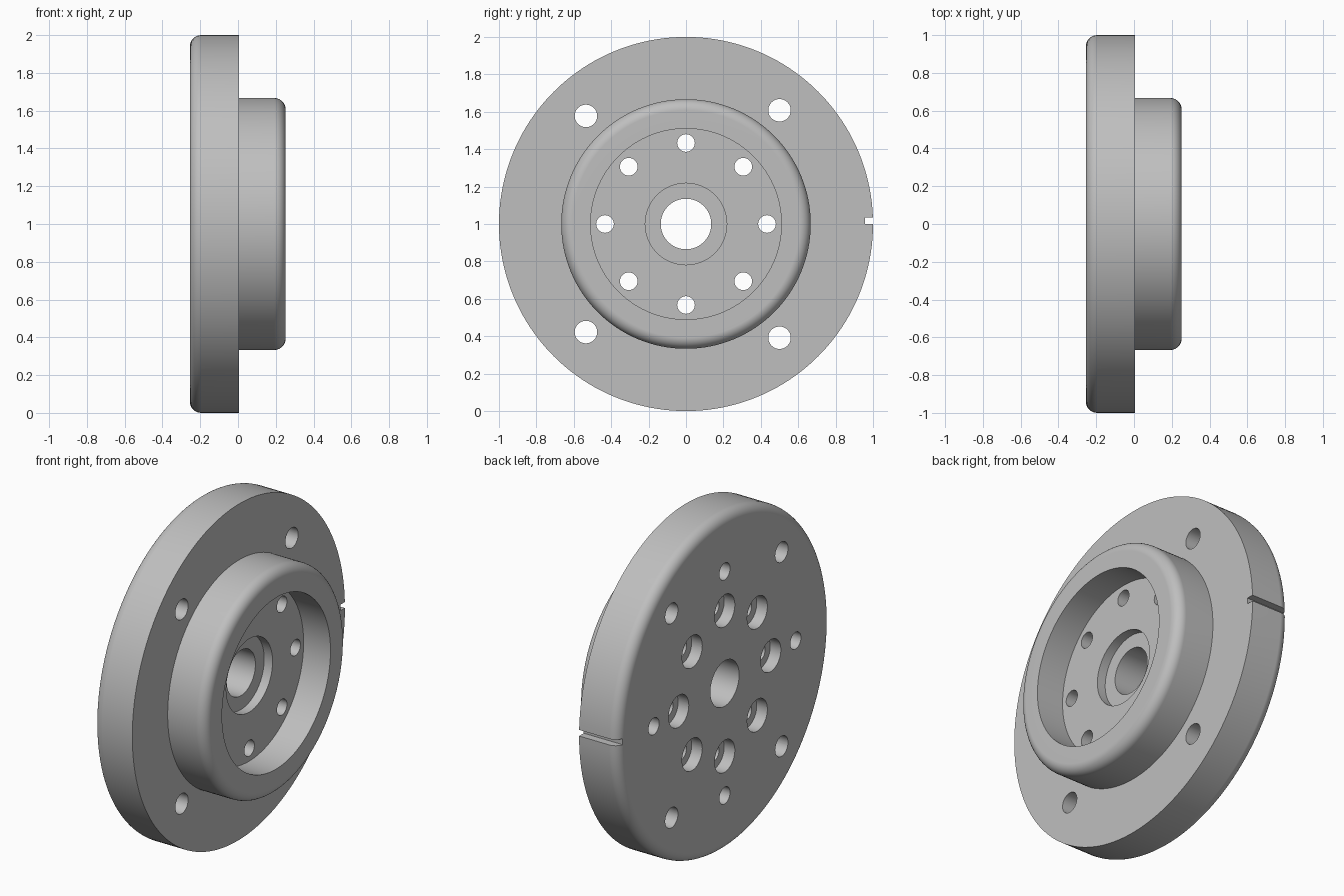
import bpy, bmesh, math
from mathutils import Vector

cube = bpy.data.objects.get("Cube")
if cube:
    bpy.data.objects.remove(cube, do_unlink=True)

CENTRE_Z = 1.0
BACK, FACE, FRONT = -0.255, 0.004, 0.252   # flange back, flange face, hub rim
FLOOR, SEAT = 0.075, 0.02                  # pocket floor, bore recess floor

steel = bpy.data.materials.new("grey_steel")
steel.use_nodes = True
grey = (0.52, 0.52, 0.52, 1)
steel.diffuse_color = grey
steel.node_tree.nodes["Principled BSDF"].inputs["Base Color"].default_value = grey


def lathe(bm, profile, y=0.0, z=0.0, steps=48, closed=False):
    """Revolve (x, radius) points about an axis parallel to x."""
    part = bmesh.new()
    verts = [part.verts.new((x, 0, r)) for x, r in profile]
    edges = [part.edges.new(p) for p in zip(verts, verts[1:])]
    if closed:
        edges.append(part.edges.new((verts[-1], verts[0])))
    bmesh.ops.spin(part, geom=verts + edges, cent=(0, 0, 0), axis=(1, 0, 0),
                   angle=math.tau, steps=steps, use_duplicate=False)
    bmesh.ops.remove_doubles(part, verts=part.verts, dist=1e-5)
    bmesh.ops.recalc_face_normals(part, faces=part.faces)
    bmesh.ops.translate(part, verts=part.verts, vec=(0, y, CENTRE_Z + z))
    mesh = bpy.data.meshes.new("part")
    part.to_mesh(mesh)
    part.free()
    bm.from_mesh(mesh)
    bpy.data.meshes.remove(mesh)


def make_object(bm, name):
    mesh = bpy.data.meshes.new(name)
    bm.to_mesh(mesh)
    bm.free()
    mesh.materials.append(steel)
    ob = bpy.data.objects.new(name, mesh)
    bpy.context.collection.objects.link(ob)
    return ob


def fillet(cx, cr, radius, start, n=8):
    """Quarter-circle profile points, clockwise from the start angle."""
    angles = [start - math.pi / 2 * i / n for i in range(n + 1)]
    return [(cx + radius * math.cos(a), cr + radius * math.sin(a)) for a in angles]


# Flange, hub, pocket and stepped bore as one turned section
ROUND = 0.06
section = [(BACK, 0.135)]
section += fillet(BACK + ROUND, 1 - ROUND, ROUND, math.pi)
section += [(FACE, 1.0), (FACE, 0.667)]
section += fillet(FRONT - ROUND, 0.667 - ROUND, ROUND, math.pi / 2)
section += [(FRONT, 0.51), (FLOOR, 0.51), (FLOOR, 0.218), (SEAT, 0.218), (SEAT, 0.135)]
bm = bmesh.new()
lathe(bm, section, steps=160, closed=True)
body = make_object(bm, "flanged_hub")

# Drilled holes
OUT = BACK - 0.1
bm = bmesh.new()


def drill(y, z, radius, end):
    lathe(bm, [(OUT, 0), (OUT, radius), (end, radius), (end, 0)], y, z)


# Counterbored bolt holes
STEP = BACK + 0.07
bolt = [(OUT, 0), (OUT, 0.095), (STEP, 0.095), (STEP, 0.047), (0.15, 0.047), (0.15, 0)]
for i in range(8):
    a = math.tau * i / 8
    lathe(bm, bolt, 0.433 * math.cos(a), 0.433 * math.sin(a))

# Blind holes in the back
for i in range(4):
    a = math.tau * i / 4
    drill(0.667 * math.cos(a), 0.667 * math.sin(a), 0.05, BACK + 0.16)

# Through holes in the flange
for side in (1, -1):
    drill(0.5, 0.608 * side, 0.06, 0.1)
    drill(-0.535, 0.578 * side, 0.06, 0.1)

# Rim notch
notch = bmesh.ops.create_cube(bm, size=1)["verts"]
bmesh.ops.scale(bm, verts=notch, vec=(1, 0.1, 0.036))
bmesh.ops.translate(bm, verts=notch, vec=Vector((0, 1.006, CENTRE_Z + 0.018)))
cutter = make_object(bm, "hole_cutter")
cutter.hide_render = True

# Cut the holes, then shade
bpy.ops.object.select_all(action="DESELECT")
body.select_set(True)
bpy.context.view_layer.objects.active = body
cut = body.modifiers.new("holes", "BOOLEAN")
cut.operation = "DIFFERENCE"
cut.solver = "EXACT"
cut.object = cutter
bpy.ops.object.modifier_apply(modifier=cut.name)
bpy.data.objects.remove(cutter, do_unlink=True)
bpy.ops.object.shade_smooth_by_angle(angle=math.radians(30))
weighted = body.modifiers.new("clean_shading", "WEIGHTED_NORMAL")
weighted.keep_sharp = True
